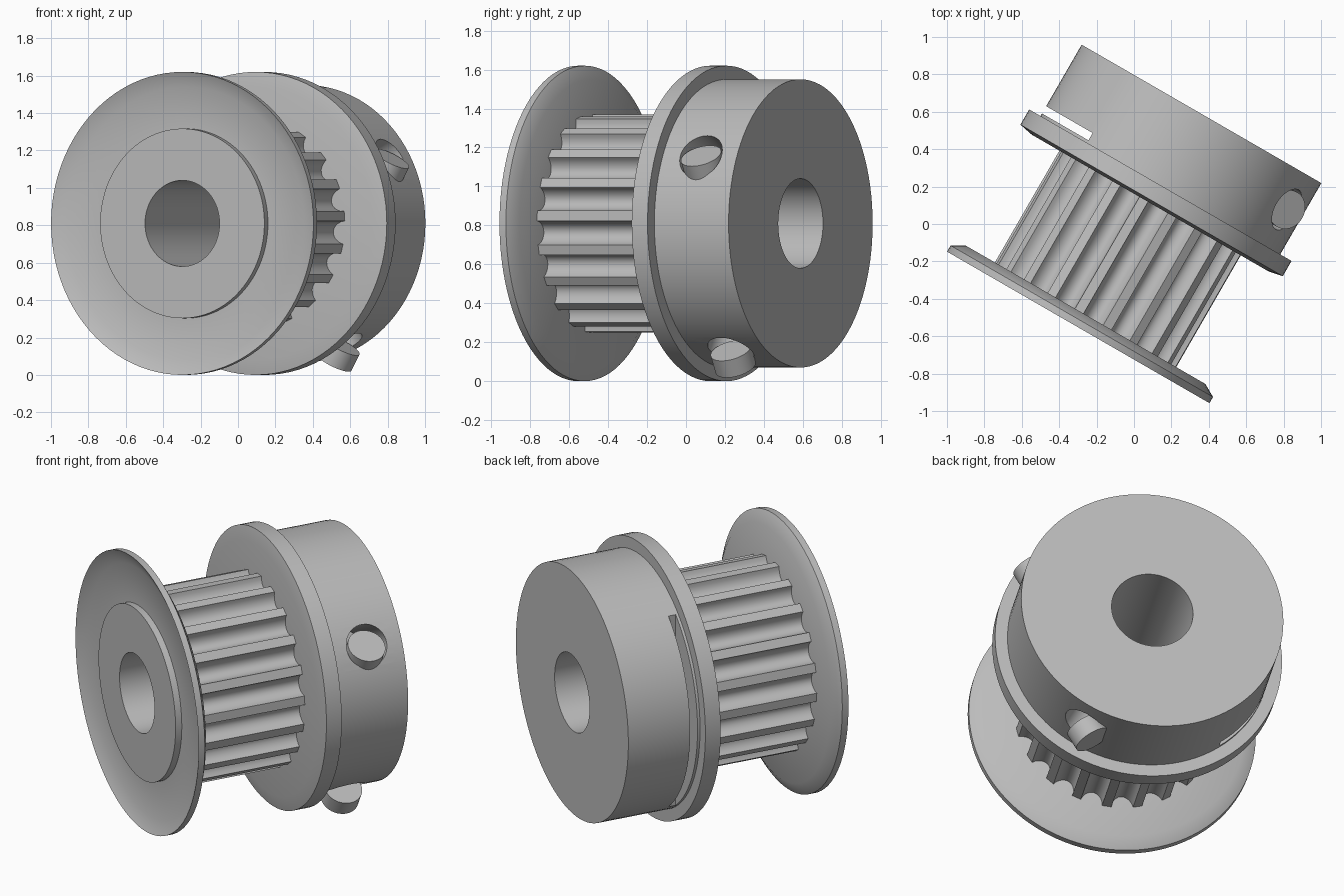
import bpy, bmesh
from math import sin, cos, pi, radians, sqrt
from mathutils import Matrix, Vector

cube = bpy.data.objects.get("Cube")
if cube:
    bpy.data.objects.remove(cube, do_unlink=True)

metal = bpy.data.materials.new("grey_metal")
metal.use_nodes = True
GREY = (0.5, 0.5, 0.5, 1)
metal.diffuse_color = GREY
metal.node_tree.nodes["Principled BSDF"].inputs["Base Color"].default_value = GREY

# Parts are built around the local y axis, then turned as a whole
PLACE = Matrix.Translation((0.016, -0.009, 0.81)) @ Matrix.Rotation(radians(-30), 4, 'Z')
BORE = 0.23
SEGMENTS = 96


def make(name, bm):
    bmesh.ops.recalc_face_normals(bm, faces=bm.faces)
    mesh = bpy.data.meshes.new(name)
    bm.to_mesh(mesh)
    bm.free()
    mesh.materials.append(metal)
    obj = bpy.data.objects.new(name, mesh)
    bpy.context.collection.objects.link(obj)
    obj.matrix_world = PLACE
    return obj


def smooth(obj):
    obj.data.shade_smooth()
    obj.data.set_sharp_from_angle(angle=radians(30))


def lathe(name, profile):
    """Spin a closed (radius, axial) profile around y."""
    bm = bmesh.new()
    rings = []
    for i in range(SEGMENTS):
        a = 2 * pi * i / SEGMENTS
        rings.append([bm.verts.new((r * cos(a), t, r * sin(a))) for r, t in profile])
    n = len(profile)
    for i in range(SEGMENTS):
        p, q = rings[i], rings[(i + 1) % SEGMENTS]
        for j in range(n):
            k = (j + 1) % n
            bm.faces.new((p[j], p[k], q[k], q[j]))
    obj = make(name, bm)
    smooth(obj)
    return obj


def rod(name, centre, direction, radius, low, high):
    """Cylinder along a direction, from low to high measured from centre."""
    bm = bmesh.new()
    d = Vector(direction).normalized()
    turn = Vector((0, 0, 1)).rotation_difference(d).to_matrix().to_4x4()
    spot = Matrix.Translation(Vector(centre) + d * (low + high) / 2)
    bmesh.ops.create_cone(bm, cap_ends=True, segments=48, radius1=radius,
                          radius2=radius, depth=high - low, matrix=spot @ turn)
    return make(name, bm)


def cut(obj, cutter):
    cutter.hide_render = True
    mod = obj.modifiers.new("cut", 'BOOLEAN')
    mod.operation = 'DIFFERENCE'
    mod.solver = 'EXACT'
    mod.object = cutter
    bpy.context.view_layer.objects.active = obj
    bpy.ops.object.modifier_apply(modifier=mod.name)
    bpy.data.objects.remove(cutter, do_unlink=True)


# Flared front flange with raised boss
lathe("front_flange", [(BORE, -0.628), (0.507, -0.628), (0.507, -0.59), (0.73, -0.59),
                       (0.81, -0.628), (0.81, -0.59), (0.74, -0.55), (BORE, -0.55)])

# Rear flange with a slightly coned front
lathe("rear_flange", [(BORE, 0.14), (0.73, 0.14), (0.81, 0.156), (0.81, 0.25), (BORE, 0.25)])

# Core sleeve carrying the bore through the toothed section
lathe("bore_sleeve", [(BORE, -0.55), (0.42, -0.55), (0.42, 0.14), (BORE, 0.14)])

# Toothed belt section: flat lands with round grooves
TEETH, TIP, DEPTH, LAND, STEPS = 20, 0.56, 0.069, 2.7, 10
outline = []
for k in range(TEETH):
    for i in range(STEPS + 1):
        s = -cos(pi * i / STEPS)
        angle = radians(4 + 18 * k + 9 + s * (9 - LAND))
        r = TIP - DEPTH * sqrt(max(0, 1 - s * s))
        outline.append((r * cos(angle), r * sin(angle)))
bm = bmesh.new()
ends = [[bm.verts.new((x, t, z)) for x, z in outline] for t in (-0.56, 0.145)]
for i in range(len(outline)):
    j = (i + 1) % len(outline)
    bm.faces.new((ends[0][i], ends[0][j], ends[1][j], ends[1][i]))
smooth(make("toothed_drum", bm))

# Hub with chord slot and two set screw holes
hub = lathe("hub", [(BORE, 0.25), (0.74, 0.25), (0.74, 0.69), (BORE, 0.69)])
bm = bmesh.new()
bmesh.ops.create_cube(bm, size=1, matrix=Matrix.Translation((-0.953, 0.288, 0))
                      @ Matrix.Diagonal((1, 0.045, 2, 1)))
cut(hub, make("slot_cutter", bm))

SCREW_AXIS = (cos(radians(60)), 0, sin(radians(60)))
for name, degrees, length in (("upper", 28, 0.25), ("lower", -62, 0.1)):
    a = radians(degrees)
    outward = Vector((cos(a), 0, sin(a)))
    centre = outward * 0.739 + Vector((0, 0.476, 0))
    cut(hub, rod(name + "_cutter", centre, outward, 0.122, -0.36, 0.3))
    smooth(rod(name + "_set_screw", centre, SCREW_AXIS, 0.107, -length, 0))
smooth(hub)
